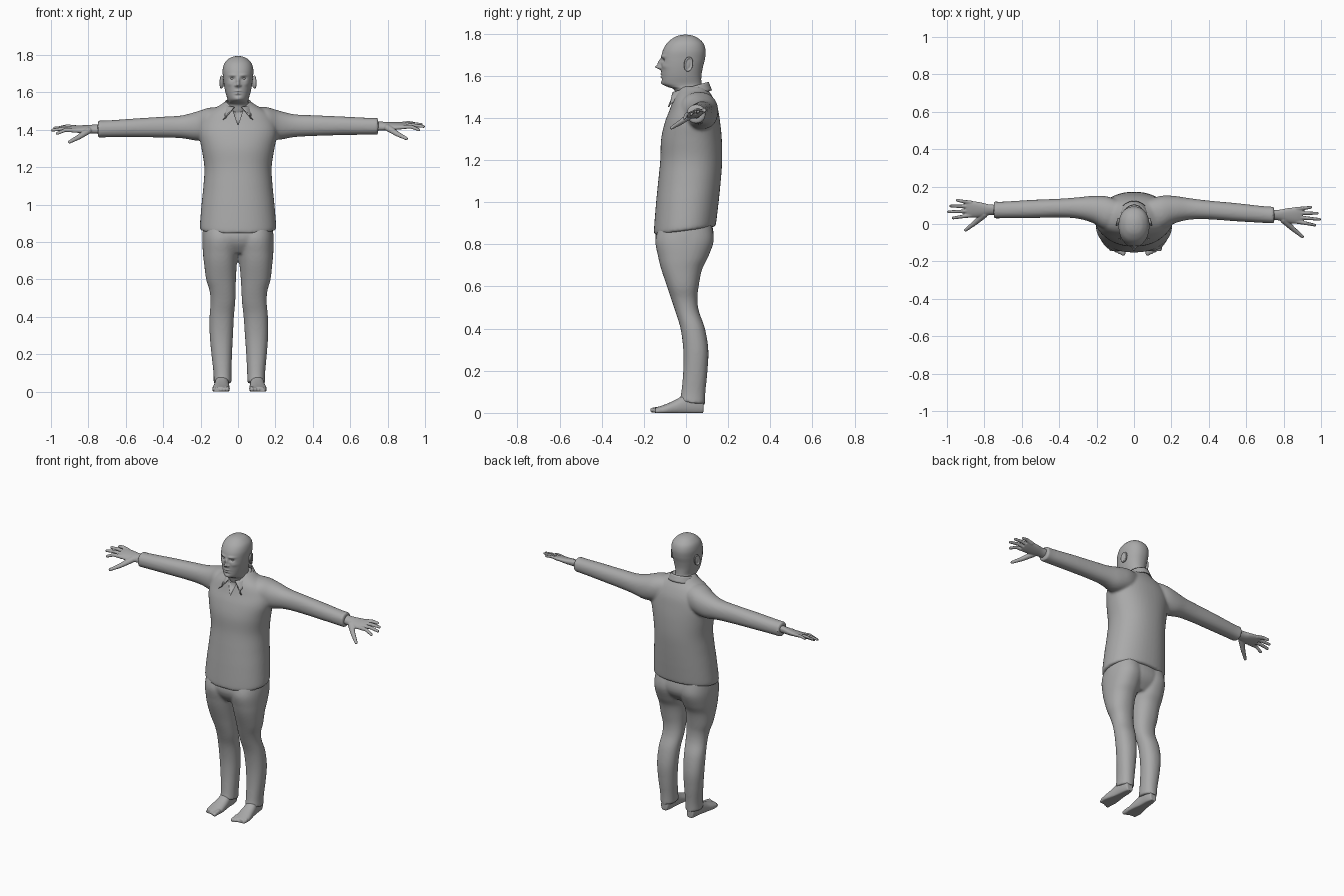
import bpy, bmesh, math
from mathutils import Vector, Matrix

old = bpy.data.objects.get("Cube")
if old:
    bpy.data.objects.remove(old)

grey = bpy.data.materials.new("plain grey")
grey.use_nodes = True
tone = (0.4, 0.4, 0.4, 1)
grey.diffuse_color = tone
grey.node_tree.nodes["Principled BSDF"].inputs["Base Color"].default_value = tone


def spline(rows, steps):
    """Smooth in-between rows through the given ones."""
    out = []
    for i in range(len(rows) - 1):
        a, b, c, d = (rows[max(0, min(len(rows) - 1, i + k))] for k in (-1, 0, 1, 2))
        for j in range(steps):
            t = j / steps
            out.append([q + t * (r - p) / 2 + t * t * (p - 2.5 * q + 2 * r - s / 2)
                        + t ** 3 * (1.5 * (q - r) + (s - p) / 2)
                        for p, q, r, s in zip(a, b, c, d)])
    return out + [list(rows[-1])]


def loft(bm, rows, axis="z", n=48, steps=6, power=2.2):
    """Closed tube; each row is station, then low and high of both cross axes."""
    rings = []
    for t, u0, u1, v0, v1 in spline(rows, steps):
        ring = []
        for k in range(n):
            a = math.tau * k / n
            c, s = (math.copysign(abs(f) ** (2 / power), f) for f in (math.cos(a), math.sin(a)))
            u = (u0 + u1) / 2 + c * (u1 - u0) / 2
            v = (v0 + v1) / 2 + s * (v1 - v0) / 2
            ring.append(bm.verts.new({"z": (u, v, t), "x": (t, u, v), "y": (u, t, v)}[axis]))
        rings.append(ring)
    for r, q in zip(rings, rings[1:]):
        for k in range(n):
            m = (k + 1) % n
            bm.faces.new((r[k], r[m], q[m], q[k]))
    bm.faces.new(rings[0])
    bm.faces.new(rings[-1])


def ball(bm, centre, size):
    m = Matrix.Translation(centre) @ Matrix.Diagonal((*size, 1))
    bmesh.ops.create_uvsphere(bm, u_segments=20, v_segments=14, radius=1, matrix=m)


def digit(bm, points, r0, r1):
    """Chain of overlapping balls along a bent finger or toe."""
    pts = [Vector(p) for p in points]
    total = 8 * (len(pts) - 1)
    for i in range(total + 1):
        k = min(i // 8, len(pts) - 2)
        r = r0 + (r1 - r0) * i / total
        ball(bm, pts[k].lerp(pts[k + 1], i / 8 - k), (r, r, r))


def symmetric(rows):
    return [(z, -w, w, a, b) for z, w, a, b in rows]


def make(name, bm, voxel=0, relax=0):
    bmesh.ops.recalc_face_normals(bm, faces=bm.faces)
    me = bpy.data.meshes.new(name)
    bm.to_mesh(me)
    bm.free()
    me.materials.append(grey)
    me.shade_smooth()
    ob = bpy.data.objects.new(name, me)
    bpy.context.collection.objects.link(ob)
    if voxel:
        mod = ob.modifiers.new("blend", "REMESH")
        mod.mode, mod.voxel_size, mod.use_smooth_shade = "VOXEL", voxel, True
        mod = ob.modifiers.new("relax", "SMOOTH")
        mod.factor, mod.iterations = 0.5, relax
    return ob


def swing(verts, s):
    """Place arm geometry on its side with the slight turn of the body."""
    for v in verts:
        x = v.co.x
        v.co.y -= s * 0.025 * (x - 0.2)
        v.co.z += s * 0.01 * x
        v.co.x = s * x


# Sweater: torso and both sleeves blended together
bm = bmesh.new()
loft(bm, symmetric([(.865, .198, -.148, .138), (.885, .204, -.152, .143), (1, .195, -.142, .155),
                    (1.1, .185, -.132, .165), (1.2, .18, -.122, .172), (1.3, .195, -.118, .17),
                    (1.38, .21, -.1, .162), (1.44, .2, -.077, .152), (1.49, .165, -.06, .132),
                    (1.53, .1, -.04, .107), (1.55, .07, -.03, .098)]))
for v in bm.verts:
    v.co.z += max(0, 1 - v.co.z) * v.co.y
for s in (-1, 1):
    start = len(bm.verts)
    loft(bm, [(.08, 0, .13, 1.37, 1.52), (.15, -.03, .15, 1.35, 1.52), (.22, .005, .15, 1.345, 1.5),
              (.3, .026, .14, 1.358, 1.48), (.4, .03, .13, 1.363, 1.474), (.55, .023, .12, 1.366, 1.466),
              (.7, .018, .107, 1.367, 1.457), (.75, .016, .107, 1.366, 1.457)], "x")
    bm.verts.ensure_lookup_table()
    swing(bm.verts[start:], s)
sweater = make("sweater", bm, .008, 5)

# Neckline opening cut into the sweater
bm = bmesh.new()
for y, dy in ((-.2, 0), (-.062, .03)):
    for x, z, k in ((0, 1.425, 0), (-.036, 1.53, 1), (.036, 1.53, 1)):
        bm.verts.new((x, y + k * dy, z))
bmesh.ops.convex_hull(bm, input=bm.verts)
cutter = make("neckline_cutter", bm)
mod = sweater.modifiers.new("neckline", "BOOLEAN")
mod.operation, mod.solver, mod.object = "DIFFERENCE", "EXACT", cutter
bpy.context.view_layer.objects.active = sweater
for m in [m.name for m in sweater.modifiers]:
    bpy.ops.object.modifier_apply(modifier=m)
bpy.data.objects.remove(cutter)

# Shirt collar: folded sheet ending in two points
bm = bmesh.new()
pairs = []
for i in range(49):
    t = i / 24 - 1
    a = t * 2.85
    top = Vector((.068 * math.sin(a), .02 + .084 * math.cos(a), 1.545 + .025 * math.cos(a)))
    low = Vector((.088 * math.sin(a), .022 + .098 * math.cos(a), top.z - .04))
    low = low.lerp(Vector((math.copysign(.082, t), -.082, 1.452)), abs(t) ** 6)
    pairs.append([bm.verts.new(top.lerp(low, k / 4)) for k in range(5)])
for p, q in zip(pairs, pairs[1:]):
    for k in range(4):
        bm.faces.new((p[k], q[k], q[k + 1], p[k + 1]))
collar = make("collar", bm)
mod = collar.modifiers.new("cloth", "SOLIDIFY")
mod.thickness, mod.offset = .007, 0

# Trousers: pelvis and two legs
bm = bmesh.new()
loft(bm, symmetric([(.91, .18, -.125, .12), (.84, .19, -.146, .132),
                    (.79, .182, -.136, .118), (.74, .12, -.1, .075)]))
for s in (-1, 1):
    rows = [(.9, 0, .18, -.12, .12), (.82, -.01, .19, -.145, .132), (.74, 0, .188, -.132, .105),
            (.68, .008, .182, -.117, .076), (.6, .013, .172, -.09, .06), (.54, .016, .155, -.07, .054),
            (.48, .018, .15, -.05, .062), (.4, .026, .156, -.026, .09), (.3, .032, .156, -.013, .106),
            (.2, .038, .148, -.013, .102), (.1, .042, .138, -.022, .092), (.05, .042, .138, -.032, .09)]
    loft(bm, [(z, *sorted((s * a, s * b)), c, d) for z, a, b, c, d in rows])
for v in bm.verts:
    v.co.x += .01 * (.8 - v.co.z)
    if v.co.z < .12:
        v.co.z -= .2 * v.co.y * (1 - v.co.z / .12)
make("trousers", bm, .008, 4)

for s, side in ((-1, "right"), (1, "left")):
    # Hand: wrist, palm, four fingers and a thumb
    bm = bmesh.new()
    loft(bm, [(.7, .035, .09, 1.388, 1.438), (.77, .034, .09, 1.39, 1.434), (.82, .022, .1, 1.392, 1.43),
              (.87, .018, .106, 1.398, 1.428), (.9, .024, .104, 1.404, 1.424)], "x", n=32)
    for y0, y1, tip, z in ((.029, .013, .967, 1.402), (.052, .045, .992, 1.412),
                           (.075, .077, .98, 1.415), (.097, .108, .945, 1.412)):
        digit(bm, [(.87, y0, 1.413), ((.88 + tip) / 2, (y0 + y1) / 2, 1.418), (tip, y1, z)], .0115, .008)
    digit(bm, [(.8, .035, 1.41), (.85, -.01, 1.388), (.9, -.05, 1.372)], .018, .009)
    for v in bm.verts:
        v.co.z += .25 * (v.co.y - .06)
    swing(bm.verts, s)
    make(side + "_hand", bm, .0035, 3)

    # Foot: flat sole and five toes
    bm = bmesh.new()
    loft(bm, [(-.145, .06, .138, -.012, .025), (-.1, .052, .146, -.012, .04), (-.05, .054, .138, -.012, .062),
              (0, .058, .13, -.012, .09), (.05, .06, .124, -.012, .1), (.083, .07, .115, -.005, .06)], "y", n=32)
    for k in range(5):
        r = .014 - .0015 * k
        x = .066 + .0175 * k
        digit(bm, [(x, -.12, .018), (x, -.158 + .007 * k, r * .9)], r, r * .9)
    for v in bm.verts:
        v.co = (s * v.co.x + .008, v.co.y, max(0, v.co.z))
    make(side + "_foot", bm, .004, 3)

    # Ear: flat lobe with a raised rim
    bm = bmesh.new()
    ball(bm, (0, 0, 0), (.008, .018, .032))
    for k in range(40):
        a = math.tau * k / 40
        ball(bm, (.006, .018 * math.cos(a), .031 * math.sin(a)), (.005, .005, .005))
    turn = Matrix.Rotation(.3, 4, "Z") @ Matrix.Rotation(-.15, 4, "X")
    for v in bm.verts:
        v.co = turn @ v.co + Vector((.083, .01, 1.655))
        v.co.x *= s
    make(side + "_ear", bm, .0025, 3)

    # Eye
    bm = bmesh.new()
    ball(bm, (s * .03, -.094, 1.674), (.013, .012, .009))
    make(side + "_eye", bm)

# Head and neck, with the features raised or sunk as soft bumps
bm = bmesh.new()
loft(bm, symmetric([(1.45, .058, -.025, .085), (1.5, .058, -.045, .084), (1.535, .058, -.058, .078),
                    (1.549, .055, -.09, .076), (1.565, .057, -.112, .073), (1.6, .067, -.116, .073),
                    (1.64, .075, -.118, .08), (1.68, .08, -.118, .09), (1.72, .082, -.11, .093),
                    (1.755, .073, -.09, .082), (1.78, .05, -.06, .055), (1.791, .026, -.035, .03),
                    (1.795, .006, -.01, .006)]), n=128, steps=10)
bumps = [(0, 1.641, .009, .01, -.026), (0, 1.662, .008, .016, -.015), (.013, 1.637, .006, .006, -.008),
         (.03, 1.692, .02, .007, -.006), (.03, 1.674, .014, .009, .011), (0, 1.608, .017, .004, -.006),
         (0, 1.594, .015, .005, -.006), (0, 1.601, .02, .002, .003), (0, 1.583, .014, .005, .004),
         (0, 1.563, .018, .012, -.006), (.046, 1.645, .015, .012, -.004)]
for v in bm.verts:
    x, y, z = v.co
    if y < -.03:
        for bx, bz, rx, rz, push in bumps:
            v.co.y += push * math.exp(-((abs(x) - bx) / rx) ** 2 - ((z - bz) / rz) ** 2)
make("head", bm)
